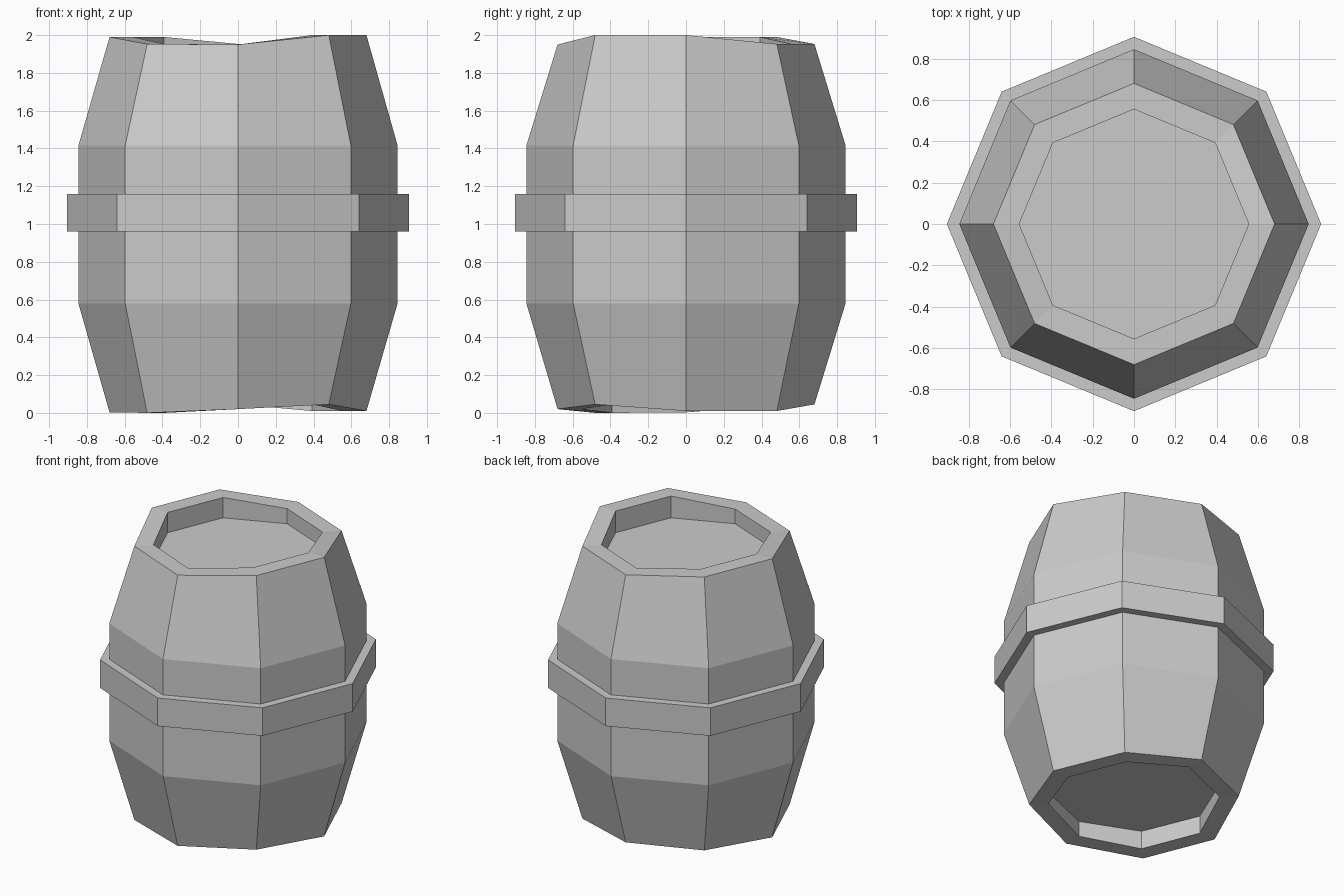
import bpy
import bmesh
from math import cos, sin, pi

cube = bpy.data.objects.get("Cube")
if cube:
    bpy.data.objects.remove(cube, do_unlink=True)

SIDES = 8

grey = bpy.data.materials.new("plain grey")
grey.use_nodes = True
colour = (0.6, 0.6, 0.6, 1)
grey.diffuse_color = colour
grey.node_tree.nodes["Principled BSDF"].inputs["Base Color"].default_value = colour


def lathe(name, profile, closed):
    """Octagonal lathe; each height is one number or one per corner, counted from +x."""
    bm = bmesh.new()
    rings = []
    for radius, height in profile:
        heights = height if isinstance(height, list) else [height] * SIDES
        rings.append([bm.verts.new((radius * cos(2 * pi * i / SIDES),
                                    radius * sin(2 * pi * i / SIDES), z))
                      for i, z in enumerate(heights)])
    pairs = list(zip(rings, rings[1:]))
    if closed:
        pairs.append((rings[-1], rings[0]))
    for low, high in pairs:
        for i in range(SIDES):
            j = (i + 1) % SIDES
            bm.faces.new((low[i], low[j], high[j], high[i]))
    if not closed:
        bm.faces.new(rings[0])
        bm.faces.new(rings[-1])
    bmesh.ops.recalc_face_normals(bm, faces=bm.faces)
    mesh = bpy.data.meshes.new(name)
    bm.to_mesh(mesh)
    bm.free()
    mesh.materials.append(grey)
    obj = bpy.data.objects.new(name, mesh)
    bpy.context.collection.objects.link(obj)
    return obj


# Uneven stave ends, one height per corner
top_rim = [2.0, 1.953, 1.953, 1.99, 1.99, 1.953, 1.95, 2.0]
bottom_rim = [0.01, 0.01, 0.045, 0.04, 0.003, 0.0, 0.02, 0.045]

# Barrel body with a flat recessed lid at each end
lathe("barrel_body", [
    (0.555, 0.13), (0.555, bottom_rim), (0.68, bottom_rim),
    (0.845, 0.58), (0.845, 1.415),
    (0.68, top_rim), (0.555, top_rim), (0.555, 1.845),
], closed=False)

# Hoop around the middle
lathe("middle_hoop", [(0.84, 0.96), (0.905, 0.96), (0.905, 1.16), (0.84, 1.16)],
      closed=True)
